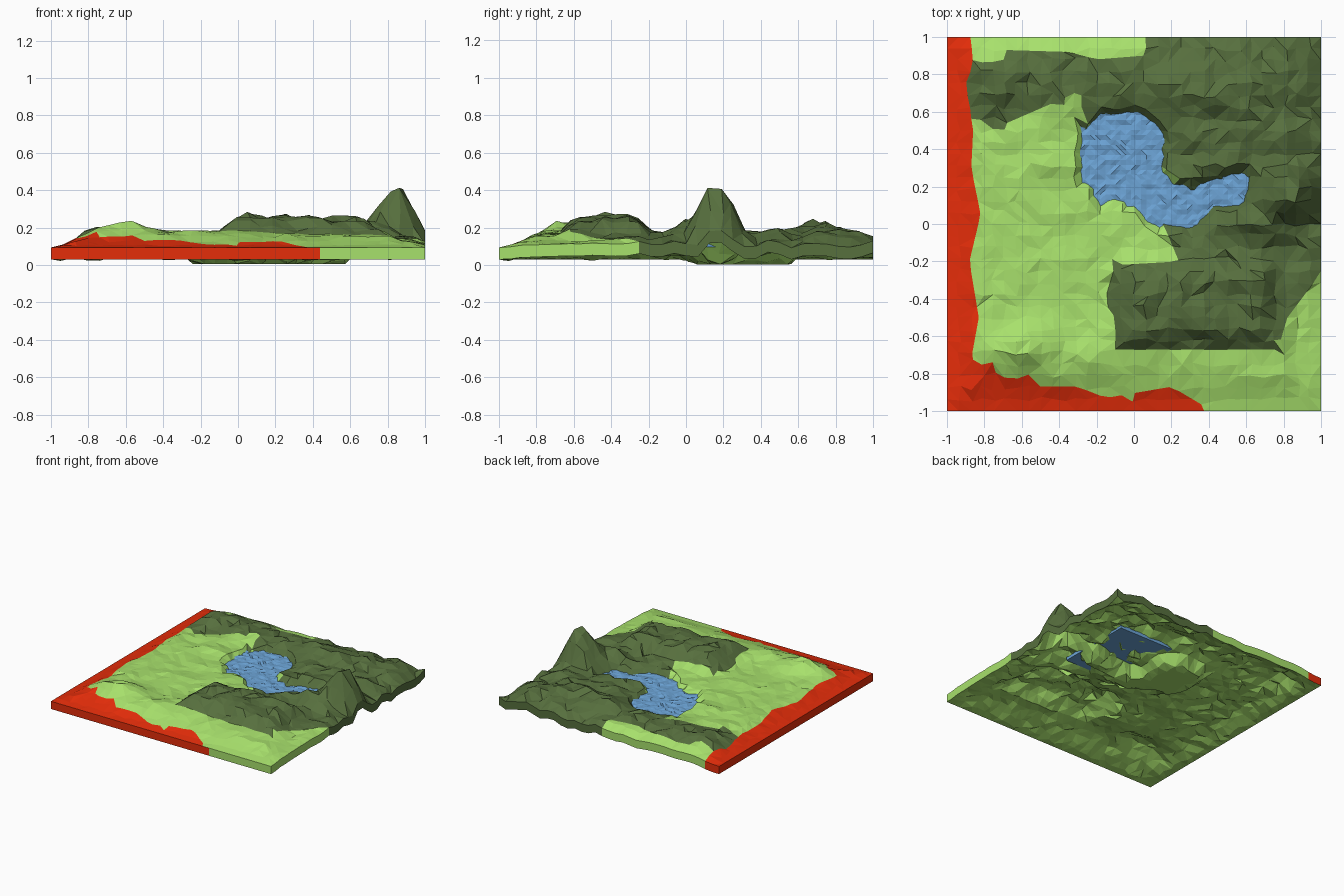
import bpy, bmesh, math, random
from mathutils import Vector, noise
from mathutils.geometry import intersect_point_line

if "Cube" in bpy.data.objects:
    bpy.data.objects.remove(bpy.data.objects["Cube"])

random.seed(4)
N = 32            # terrain cells per side
WATER = 0.12      # lake level

# Regions seen from above
LAKE = [(-.27, .5), (-.18, .59), (.05, .59), (.14, .5), (.14, .3), (.22, .2), (.35, .19), (.4, .24),
        (.62, .27), (.62, .19), (.57, .1), (.42, .09), (.33, 0), (.12, -.01), (0, .11), (-.18, .13), (-.27, .25)]
FOREST = [(-.9, .86), (-.7, .87), (-.68, .93), (-.35, .92), (-.2, .88), (.05, .9), (.12, 1.1), (1.1, 1.1),
          (1.1, -.13), (.82, -.5), (.77, -.67), (-.1, -.67), (-.1, -.5), (-.16, -.42), (-.1, -.22), (.24, -.2),
          (.17, -.03), (.1, .1), (.25, .24), (.13, .32), (.13, .5), (0, .57), (-.28, .53), (-.28, .72), (-.38, .67),
          (-.68, .54), (-.77, .5), (-.9, .65)]
RED = [(-1.1, 1.1), (-.88, 1.1), (-.86, .85), (-.9, .75), (-.86, .5), (-.87, .3), (-.82, .05), (-.88, -.2),
       (-.83, -.5), (-.87, -.72), (-.66, -.84), (-.55, -.8), (-.5, -.87), (-.3, -.87), (-.15, -.93), (.2, -.87),
       (.42, -1), (.42, -1.1), (-1.1, -1.1)]


def inside(poly, x, y):
    hit = False
    for (ax, ay), (bx, by) in zip(poly, poly[1:] + poly[:1]):
        if (ay > y) != (by > y) and x < ax + (y - ay) * (bx - ax) / (by - ay):
            hit = not hit
    return hit


def nearest(poly, x, y):
    """Distance to the outline and the closest point on it."""
    p, best = Vector((x, y)), (9, None)
    for a, b in zip(poly, poly[1:] + poly[:1]):
        a, b = Vector(a), Vector(b)
        q, t = intersect_point_line(p, a, b)
        c = a.lerp(b, min(1, max(0, t)))
        best = min(best, ((p - c).length, c), key=lambda k: k[0])
    return best


def step(t):
    t = min(1, max(0, t))
    return t * t * (3 - 2 * t)


def plateau(x, y, x0, x1, y0, y1, w):
    return step((x - x0) / w) * step((x1 - x) / w) * step((y - y0) / w) * step((y1 - y) / w)


def mound(x, y, cx, cy, rx, ry):
    return math.exp(-((x - cx) / rx) ** 2 - ((y - cy) / ry) ** 2)


def height(x, y):
    edge = 1 - max(abs(x), abs(y))
    rise = step(edge / .22)
    wild = max(rise, step((max(x, y) - .7) / .2) * step((min(x, y) + 1) / .2))  # back and right rims are rough
    h = .093 + .058 * rise
    if y > .9 or x > .9:
        h += .018 * wild
    h += .1 * plateau(x, y, -.15, .82, -.69, -.15, .15)
    h += .04 * plateau(x, y, -.9, 1, .55, 1.05, .18)
    h += .03 * plateau(x, y, .15, 1, -.2, .7, .2)
    h += .085 * mound(x, y, -.6, -.66, .17, .1)
    h += .03 * mound(x, y, -.15, -.7, .4, .1)
    h += .085 * mound(x, y, .68, 0, .1, .06)
    h += .05 * mound(x, y, .4, .68, .2, .08)
    h += .03 * mound(x, y, -.45, .3, .12, .06)
    rough = .038 if inside(FOREST, x, y) else .016
    h += rough * wild * (noise.noise(Vector((x * 7, y * 7, 1.3))) + random.uniform(-.35, .35))
    # Tall rocky peak
    r = math.hypot(x - .83, (y - .16) * 1.1)
    h = max(h, .44 - 2 * max(0, r - .045)) if r < .2 else h
    # Lake basin: cross the water level exactly on the outline
    d = nearest(LAKE, x, y)[0]
    if inside(LAKE, x, y):
        return WATER - .012 - min(.05, d)
    return min(max(h, WATER + .022), WATER + .005 + 1.3 * d) if d < .3 else h


def material(name, rgb):
    m = bpy.data.materials.new(name)
    m.diffuse_color = (*rgb, 1)
    m.use_nodes = True
    m.node_tree.nodes["Principled BSDF"].inputs["Base Color"].default_value = m.diffuse_color
    return m


def add_object(name, bm, mats):
    bmesh.ops.recalc_face_normals(bm, faces=bm.faces)
    me = bpy.data.meshes.new(name)
    bm.to_mesh(me)
    bm.free()
    for m in mats:
        me.materials.append(m)
    ob = bpy.data.objects.new(name, me)
    bpy.context.collection.objects.link(ob)
    return ob


def sheet(bm, top, bottom, n, m):
    """Closed slab from two grids of points, with skirt faces around."""
    t = [[bm.verts.new(p) for p in row] for row in top]
    b = [[bm.verts.new(p) for p in row] for row in bottom]
    under = []
    for i in range(n):
        for j in range(m):
            turn = random.random() < .5
            for g in (t, b):
                q = [g[i][j], g[i + 1][j], g[i + 1][j + 1], g[i][j + 1]]
                if turn:
                    q = q[1:] + q[:1]
                fs = [bm.faces.new(q[:3]), bm.faces.new((q[0], q[2], q[3]))]
                if g is b:
                    under += fs
    ring = ([(i, 0) for i in range(n)] + [(n, j) for j in range(m)] +
            [(i, m) for i in range(n, 0, -1)] + [(0, j) for j in range(m, 0, -1)])
    for (i, j), (k, l) in zip(ring, ring[1:] + ring[:1]):
        bm.faces.new((t[i][j], t[k][l], b[k][l], b[i][j]))
    return under


# Terrain: thin jittered sheet following the hills, open hollows beneath
top, bottom = [], []
for i in range(N + 1):
    rt, rb = [], []
    for j in range(N + 1):
        x, y = -1 + 2 * i / N, -1 + 2 * j / N
        rim = i in (0, N) or j in (0, N)
        if not rim:
            # Colour borders run along the mesh edges; elsewhere the grid is jittered
            d, c = min(nearest(FOREST, x, y), nearest(RED, x, y), key=lambda k: k[0])
            if d < 1.02 / N and max(abs(c.x), abs(c.y)) < .98:
                x, y = c
            else:
                x += random.uniform(-.45, .45) / N
                y += random.uniform(-.45, .45) / N
        z = height(x, y)
        if rim:
            low = max(.03, z - .065)
        else:
            low = max(.004, z - .072 + random.uniform(-.01, .01))
        rt.append((x, y, z))
        rb.append((x, y, low))
    top.append(rt)
    bottom.append(rb)
bm = bmesh.new()
under = set(sheet(bm, top, bottom, N, N))
for f in bm.faces:
    c = f.calc_center_median()
    if f in under:
        f.material_index = 0
    elif inside(RED, c.x, c.y):
        f.material_index = 2
    elif inside(FOREST, c.x, c.y):
        f.material_index = 1
add_object("terrain", bm, [material("meadow green", (.39, .75, .15)),
                           material("forest green", (.095, .16, .048)),
                           material("red border", (.78, .026, .003))])

# Water: rippled slab that shows wherever the basin dips below it
W, H = 34, 24
top = [[(-.29 + .93 * i / W, -.03 + .64 * j / H, WATER + random.uniform(-.006, .006)) for j in range(H + 1)]
       for i in range(W + 1)]
bottom = [[(x, y, .095) for x, y, z in row] for row in top]
bm = bmesh.new()
sheet(bm, top, bottom, W, H)
add_object("lake_water", bm, [material("water blue", (.15, .37, .67))])
